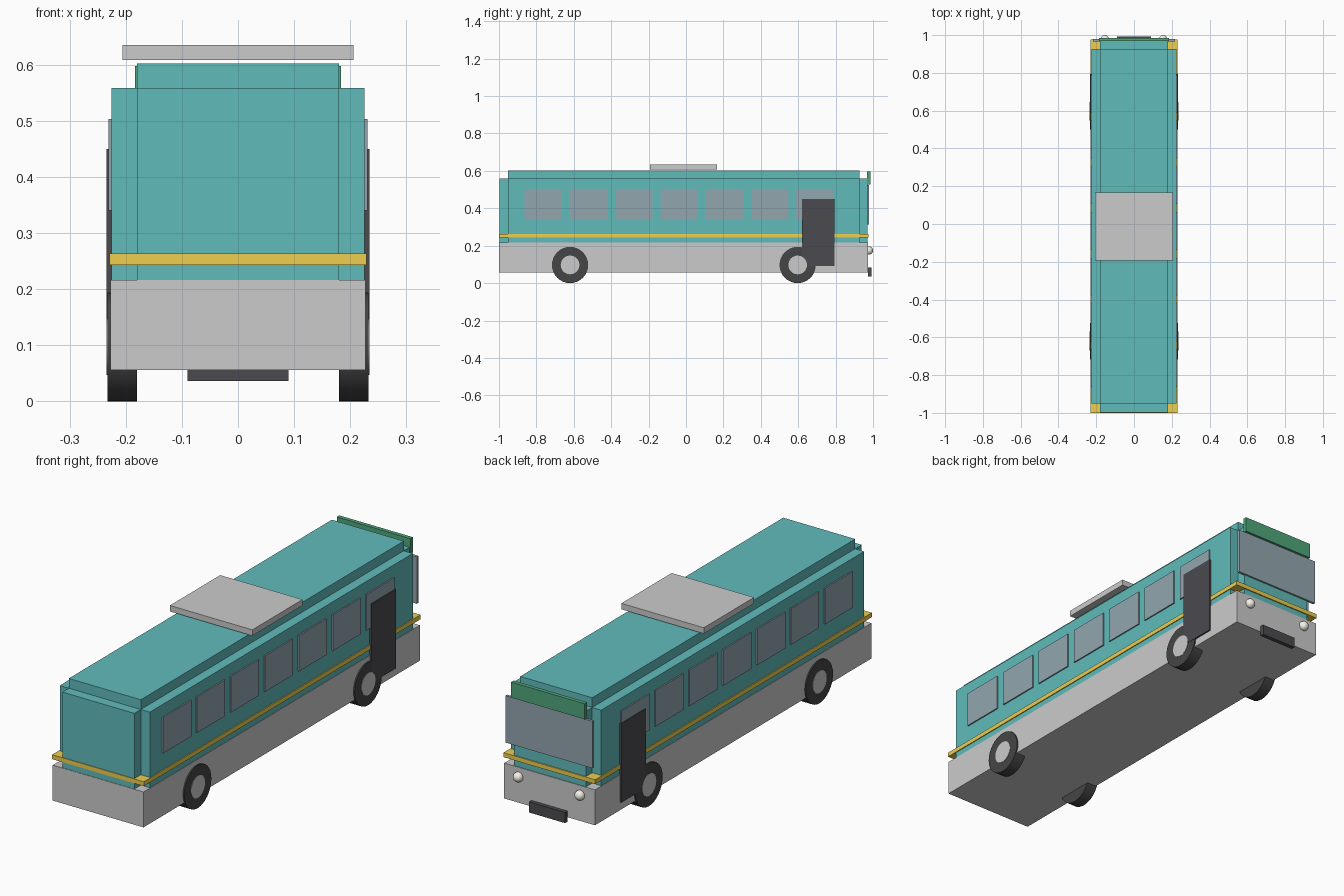
import bpy, math

if "Cube" in bpy.data.objects:
    bpy.data.objects.remove(bpy.data.objects["Cube"])


def mat(name, rgb):
    m = bpy.data.materials.new(name)
    m.diffuse_color = (*rgb, 1)
    m.use_nodes = True
    m.node_tree.nodes["Principled BSDF"].inputs["Base Color"].default_value = m.diffuse_color
    return m


TEAL = mat("teal", (0.12, 0.5, 0.5))
YELLOW = mat("yellow", (0.85, 0.62, 0.08))
GLASS = mat("glass", (0.29, 0.38, 0.43))
DARK = mat("dark", (0.07, 0.07, 0.08))
RUBBER = mat("rubber", (0.06, 0.06, 0.06))
GREEN = mat("green", (0.08, 0.38, 0.2))
LAMP = mat("lamp", (0.9, 0.88, 0.8))


def finish(name, material):
    o = bpy.context.object
    o.name = name
    if material:
        o.data.materials.append(material)
    return o


def box(name, x, y, z, material=None):
    """Box from (min, max) pairs on each axis."""
    bpy.ops.mesh.primitive_cube_add(size=1, location=[sum(r) / 2 for r in (x, y, z)])
    o = finish(name, material)
    o.scale = [r[1] - r[0] for r in (x, y, z)]
    bpy.ops.object.transform_apply(location=False, rotation=False, scale=True)
    return o


def disc(name, x0, x1, y, z, r, material=None):
    """Cylinder along x."""
    bpy.ops.mesh.primitive_cylinder_add(vertices=32, radius=r, depth=abs(x1 - x0),
                                        location=((x0 + x1) / 2, y, z),
                                        rotation=(0, math.pi / 2, 0))
    o = finish(name, material)
    bpy.ops.object.shade_smooth_by_angle()
    return o


# Lower skirt and stepped body shell (three crossing boxes)
box("skirt", (-0.227, 0.227), (-0.999, 0.974), (0.056, 0.216))
box("body_wide", (-0.225, 0.225), (-0.951, 0.927), (0.216, 0.558), TEAL)
box("body_long", (-0.18, 0.18), (-0.997, 0.971), (0.216, 0.558), TEAL)
box("body_tall", (-0.18, 0.18), (-0.951, 0.927), (0.216, 0.602), TEAL)

# Belt stripe and roof unit
box("belt_stripe", (-0.229, 0.229), (-1.0, 0.976), (0.243, 0.263), YELLOW)
box("roof_unit", (-0.206, 0.206), (-0.192, 0.167), (0.608, 0.635))

# Windscreen, destination sign and bumper
box("windscreen", (-0.217, 0.217), (0.967, 0.979), (0.313, 0.525), GLASS)
box("sign", (-0.184, 0.184), (0.968, 0.986), (0.528, 0.598), GREEN)
box("bumper", (-0.09, 0.09), (0.973, 0.992), (0.036, 0.084), DARK)

for s, side in ((1, "right"), (-1, "left")):
    def span(a, b):
        return tuple(sorted((s * a, s * b)))

    # Side windows and door
    for i in range(7):
        y = -0.763 + 0.242 * i
        box(f"{side}_window_{i + 1}", span(0.22, 0.231), (y - 0.1, y + 0.1),
            (0.34, 0.503), GLASS)
    box(f"{side}_door", span(0.22, 0.234), (0.619, 0.795), (0.092, 0.45), DARK)

    # Wheels
    for y, end in ((-0.62, "rear"), (0.597, "front")):
        disc(f"{side}_{end}_tyre", s * 0.18, s * 0.233, y, 0.097, 0.097, RUBBER)
        disc(f"{side}_{end}_hub", s * 0.19, s * 0.2345, y, 0.097, 0.05)

    # Headlight
    bpy.ops.mesh.primitive_uv_sphere_add(segments=24, ring_count=12, radius=0.022,
                                         location=(s * 0.154, 0.978, 0.174))
    finish(f"{side}_headlight", LAMP)
    bpy.ops.object.shade_smooth()
